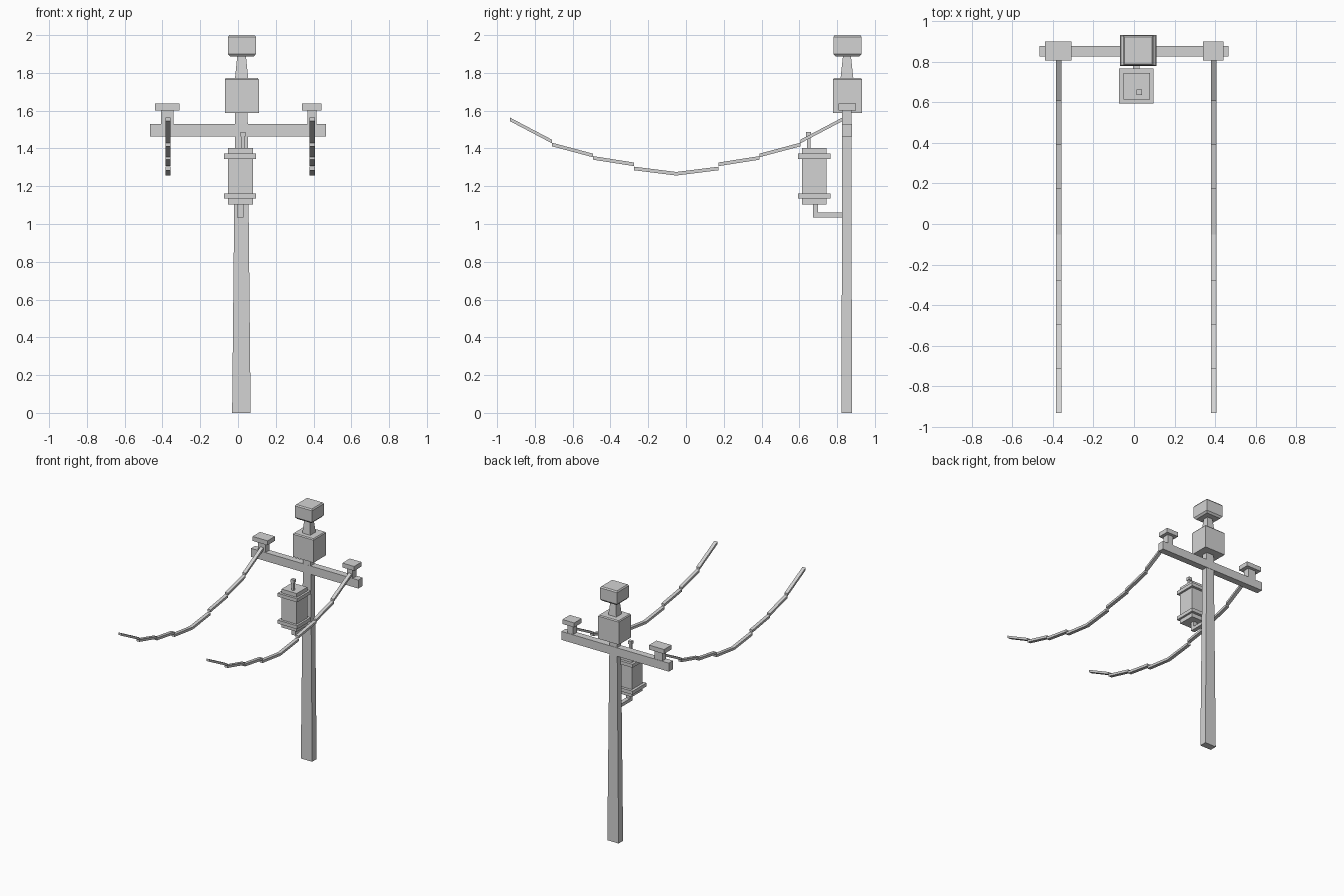
import bpy

cube = bpy.data.objects.get("Cube")
if cube:
    bpy.data.objects.remove(cube, do_unlink=True)

grey = bpy.data.materials.new("plain light grey")
grey.use_nodes = True
colour = (0.65, 0.65, 0.65, 1)
grey.diffuse_color = colour
grey.node_tree.nodes["Principled BSDF"].inputs["Base Color"].default_value = colour


def make(name, verts, faces):
    mesh = bpy.data.meshes.new(name)
    mesh.from_pydata(verts, [], faces)
    mesh.materials.append(grey)
    obj = bpy.data.objects.new(name, mesh)
    bpy.context.scene.collection.objects.link(obj)
    return obj


def stack(name, x, y, levels):
    """Square column: levels are (z, half width, half depth) from the bottom up."""
    verts, faces = [], []
    for z, w, d in levels:
        verts += [(x - w, y - d, z), (x + w, y - d, z), (x + w, y + d, z), (x - w, y + d, z)]
    for k in range(len(levels) - 1):
        a = 4 * k
        for i in range(4):
            j = (i + 1) % 4
            faces.append((a + i, a + j, a + 4 + j, a + 4 + i))
    top = len(verts) - 4
    faces += [(3, 2, 1, 0), (top, top + 1, top + 2, top + 3)]
    return make(name, verts, faces)


def box(name, x0, x1, y0, y1, z0, z1):
    w, d = (x1 - x0) / 2, (y1 - y0) / 2
    return stack(name, x0 + w, y0 + d, [(z0, w, d), (z1, w, d)])


def wire(name, x, spans, w=0.0135, t=0.0095):
    """Sagging line of slanted bars with small steps between them."""
    verts, faces = [], []
    for ya, za, yb, zb in spans:
        a = len(verts)
        for y, z in ((ya, za), (yb, zb)):
            verts += [(x - w, y, z - t), (x + w, y, z - t), (x + w, y, z + t), (x - w, y, z + t)]
        faces += [(a, a + 1, a + 2, a + 3), (a + 7, a + 6, a + 5, a + 4)]
        for i in range(4):
            j = (i + 1) % 4
            faces.append((a + i, a + 4 + i, a + 4 + j, a + j))
    return make(name, verts, faces)


# Pole and crossarm
stack("pole", 0.018, 0.851, [(0, 0.049, 0.028), (1.6, 0.033, 0.024)])
box("crossarm", -0.466, 0.465, 0.826, 0.878, 1.463, 1.529)

# Pole top: housing, neck and cap
stack("top_housing", 0.02, 0.855, [(1.588, 0.09, 0.077), (1.765, 0.09, 0.077),
                                   (1.773, 0.084, 0.071)])
stack("top_neck", 0.019, 0.852, [(1.77, 0.035, 0.034), (1.89, 0.023, 0.021)])
stack("top_cap", 0.021, 0.855, [(1.886, 0.062, 0.062), (1.9, 0.074, 0.074),
                                (1.99, 0.074, 0.074), (2.0, 0.067, 0.067)])

# Insulators on the crossarm
for side, cx, stem_w, cap_w in (("right", -0.374, 0.033, 0.065), ("left", 0.391, 0.024, 0.051)):
    box(side + "_insulator_stem", cx - stem_w, cx + stem_w, 0.827, 0.875, 1.525, 1.61)
    box(side + "_insulator_cap", cx - cap_w, cx + cap_w, 0.807, 0.899, 1.602, 1.637)

# Wires: one half of the sag, mirrored about its lowest point
low = -0.052
half = [(-0.932, 1.554, -0.71, 1.437), (-0.71, 1.421, -0.493, 1.363),
        (-0.493, 1.35, -0.276, 1.316), (-0.276, 1.294, low, 1.266)]
spans = half + [(2 * low - yb, zb, 2 * low - ya, za) for ya, za, yb, zb in reversed(half)]
wire("right_wire", -0.371, spans)
wire("left_wire", 0.393, spans)

# Transformer with its rims, terminal and bracket
box("transformer_body", -0.052, 0.08, 0.613, 0.745, 1.102, 1.402)
for name, z in (("lower", 1.134), ("upper", 1.345)):
    box(name + "_transformer_rim", -0.073, 0.096, 0.594, 0.766, z, z + 0.027)
box("terminal_rod", 0.017, 0.035, 0.64, 0.658, 1.4, 1.468)
box("terminal_knob", 0.012, 0.04, 0.636, 0.663, 1.463, 1.487)
box("bracket_post", -0.005, 0.028, 0.672, 0.7, 1.035, 1.11)
box("bracket_arm", -0.005, 0.028, 0.7, 0.835, 1.035, 1.06)
